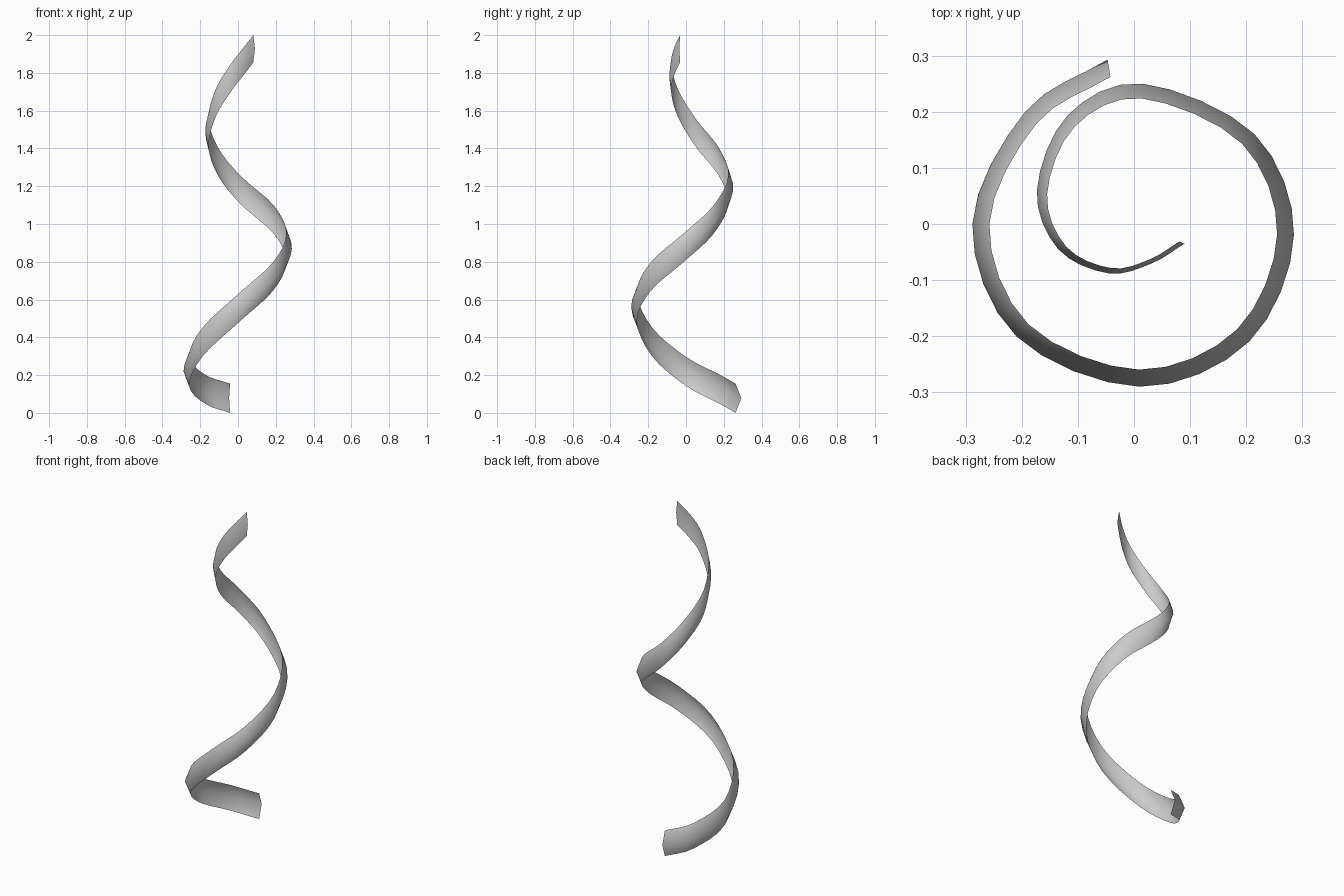
import bpy, bmesh
from mathutils import Vector

if "Cube" in bpy.data.objects:
    bpy.data.objects.remove(bpy.data.objects["Cube"])

# Ridge line of the spiral ribbon, from the floor upward
RIDGE = [Vector(p) for p in (
    (-0.047, 0.293, 0.0775), (-0.194, 0.200, 0.125), (-0.288, 0.0, 0.22),
    (-0.21, -0.20, 0.375), (0.01, -0.29, 0.56), (0.205, -0.21, 0.72),
    (0.285, -0.02, 0.87), (0.215, 0.16, 1.02), (0.015, 0.25, 1.18),
    (-0.118, 0.194, 1.33), (-0.173, 0.06, 1.48), (-0.135, -0.045, 1.635),
    (-0.045, -0.088, 1.77), (0.032, -0.070, 1.86), (0.090, -0.035, 1.9275))]
STEPS = 4


def smooth_path(pts, steps):
    """Catmull-Rom curve through the points."""
    ext = [2 * pts[0] - pts[1]] + pts + [2 * pts[-1] - pts[-2]]
    out = []
    for a, b, c, d in zip(ext, ext[1:], ext[2:], ext[3:]):
        for i in range(steps):
            t = i / steps
            out.append(0.5 * (2 * b + (c - a) * t + (2 * a - 5 * b + 4 * c - d) * t ** 2
                              + (3 * b - a - 3 * c + d) * t ** 3))
    return out + [pts[-1]]


# Open V-shaped strip: ridge outside, two edges pulled towards the axis
path = smooth_path(RIDGE, STEPS)
bm = bmesh.new()
rows = []
for i, p in enumerate(path):
    half = 0.0775 - 0.005 * i / (len(path) - 1)
    inner = Vector((p.x * 0.895, p.y * 0.895, p.z))
    up = Vector((0, 0, half))
    rows.append([bm.verts.new(v) for v in (inner - up, p, inner + up)])
for r, s in zip(rows, rows[1:]):
    for k in range(2):
        bm.faces.new((r[k], s[k], s[k + 1], r[k + 1]))

mesh = bpy.data.meshes.new("spiral_ribbon")
bm.to_mesh(mesh)
bm.free()
mesh.shade_smooth()
ribbon = bpy.data.objects.new("spiral_ribbon", mesh)
bpy.context.collection.objects.link(ribbon)
